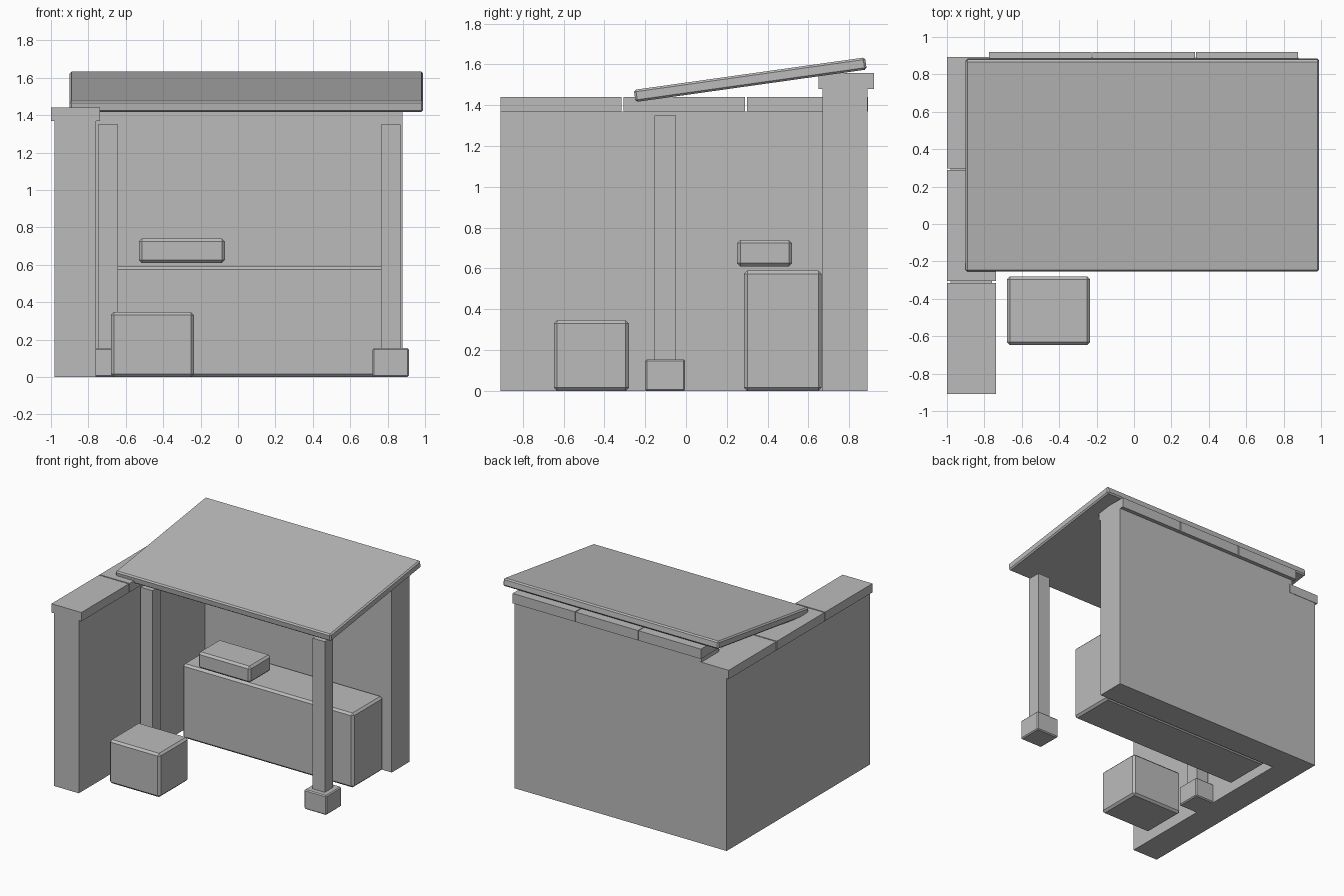
import bpy
import math
from mathutils import Vector

if "Cube" in bpy.data.objects:
    bpy.data.objects.remove(bpy.data.objects["Cube"], do_unlink=True)

grey = bpy.data.materials.new("plain grey")
grey.use_nodes = True
colour = (0.5, 0.5, 0.5, 1)
grey.diffuse_color = colour
grey.node_tree.nodes["Principled BSDF"].inputs["Base Color"].default_value = colour


def box(name, low, high, bevel=0, tilt=0):
    """Block spanning two corners, optionally with chamfered edges."""
    low, high = Vector(low), Vector(high)
    bpy.ops.mesh.primitive_cube_add(size=1, location=(low + high) / 2)
    block = bpy.context.object
    block.name = name
    block.scale = high - low
    bpy.ops.object.transform_apply(location=False, rotation=False, scale=True)
    block.rotation_euler.x = tilt
    block.data.materials.append(grey)
    if bevel:
        chamfer = block.modifiers.new("chamfer", "BEVEL")
        chamfer.width = bevel
        chamfer.segments = 1
    return block


# Walls forming an L
box("side_wall", (-0.98, -0.91, 0), (-0.76, 0.89, 1.37))
box("back_wall", (-0.76, 0.67, 0), (0.88, 0.89, 1.48))

# Coping slabs along both wall tops
for i in range(3):
    y = -0.91 + i * 0.604
    box(f"side_coping_{i + 1}", (-1, y, 1.37), (-0.738, y + 0.595, 1.44))
    x = -0.775 + i * 0.553
    box(f"back_coping_{i + 1}", (x, 0.65, 1.48), (x + 0.547, 0.92, 1.558))

# Sloping roof slab
box("roof", (-0.9, -0.257, 1.495), (0.99, 0.887, 1.555), 0.01, math.radians(8))

# Posts on footings
for side, x in (("right", -0.695), ("left", 0.817)):
    box(f"{side}_post", (x - 0.053, -0.155, 0.15), (x + 0.053, -0.05, 1.35))
    box(f"{side}_footing", (x - 0.097, -0.2, 0), (x + 0.097, -0.005, 0.155), 0.008)

# Bench, small case above it and the block in front
box("bench", (-0.69, 0.285, 0), (0.81, 0.665, 0.59), 0.016)
box("small_case", (-0.53, 0.25, 0.61), (-0.07, 0.52, 0.74), 0.016)
box("front_block", (-0.68, -0.648, 0), (-0.235, -0.28, 0.347), 0.016)
